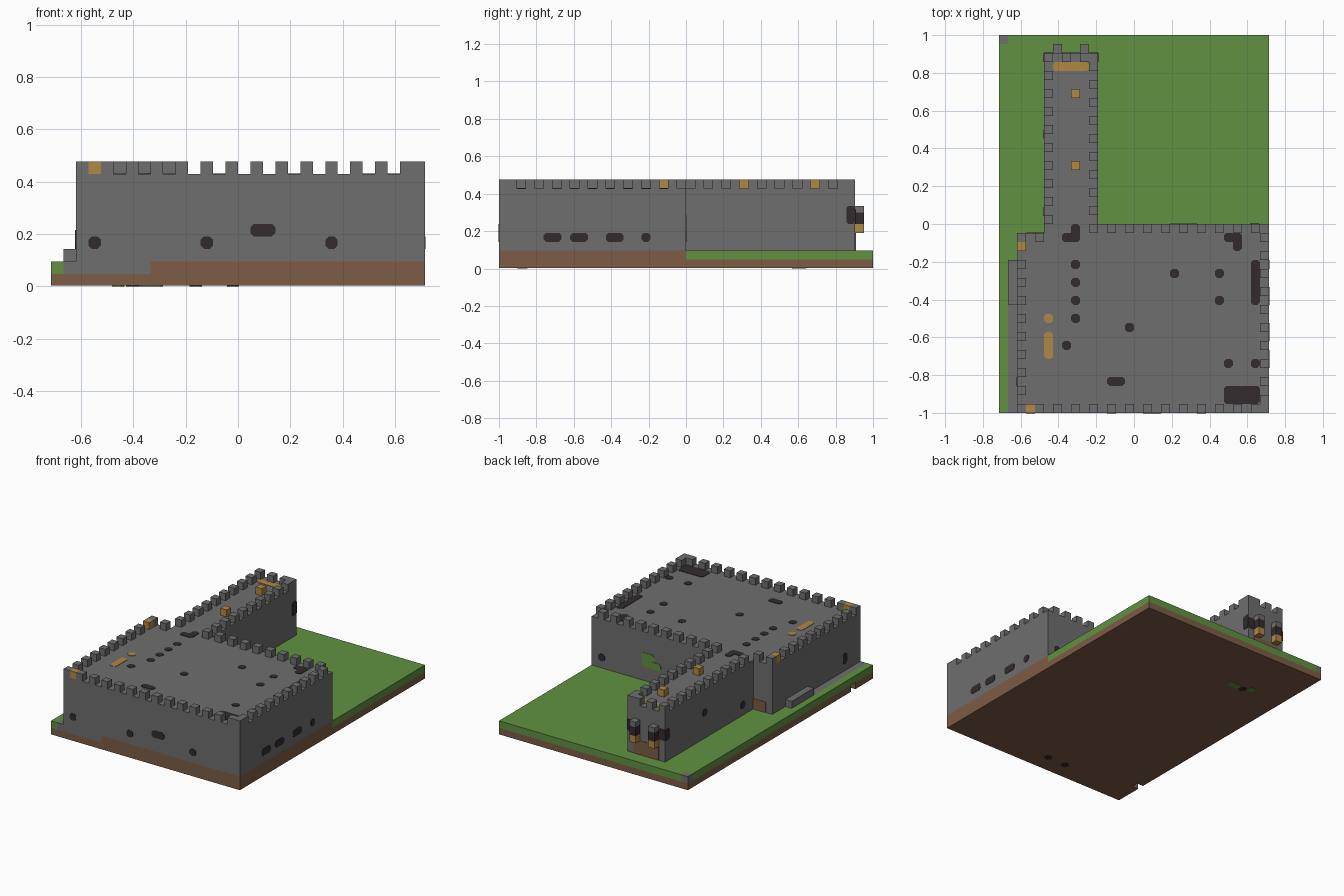
import bpy, bmesh
from mathutils import Vector

cube = bpy.data.objects.get("Cube")
if cube:
    bpy.data.objects.remove(cube, do_unlink=True)

U = 1 / 21      # one building block
T = 0.06        # painted plate thickness, in blocks


def material(name, rgb):
    m = bpy.data.materials.new(name)
    m.use_nodes = True
    m.diffuse_color = (*rgb, 1)
    bsdf = m.node_tree.nodes["Principled BSDF"]
    bsdf.inputs["Base Color"].default_value = (*rgb, 1)
    bsdf.inputs["Roughness"].default_value = 0.9
    return m


STONE = material("stone grey", (0.156, 0.156, 0.156))
GRASS = material("grass green", (0.119, 0.283, 0.053))
EARTH = material("earth brown", (0.205, 0.107, 0.06))
DARK = material("opening dark", (0.034, 0.024, 0.026))
OCHRE = material("lamp ochre", (0.434, 0.246, 0.058))


def finish(name, bm, mat):
    bmesh.ops.recalc_face_normals(bm, faces=bm.faces)
    bmesh.ops.scale(bm, vec=(U, U, U), verts=bm.verts)
    me = bpy.data.meshes.new(name)
    bm.to_mesh(me)
    bm.free()
    me.materials.append(mat)
    ob = bpy.data.objects.new(name, me)
    bpy.context.collection.objects.link(ob)
    return ob


def boxes(name, mat, spans):
    """Each span is x0, x1, y0, y1, z0, z1 in blocks."""
    bm = bmesh.new()
    for x0, x1, y0, y1, z0, z1 in spans:
        vs = bmesh.ops.create_cube(bm, size=1)["verts"]
        for v in vs:
            v.co = Vector((x1 if v.co.x > 0 else x0,
                           y1 if v.co.y > 0 else y0,
                           z1 if v.co.z > 0 else z0))
    return finish(name, bm, mat)


def plates(name, mat, axis, at, out, rects, cut=0.27):
    """Thin patches with clipped corners; rect is a0, a1, b0, b1 on the other axes."""
    bm = bmesh.new()
    for a0, a1, b0, b1 in rects:
        c = cut
        ring = [(a0 + c, b0), (a1 - c, b0), (a1, b0 + c), (a1, b1 - c),
                (a1 - c, b1), (a0 + c, b1), (a0, b1 - c), (a0, b0 + c)]
        vs = []
        for p in ring:
            co = list(p)
            co.insert(axis, at)
            vs.append(bm.verts.new(co))
        f = bm.faces.new(vs)
        new = bmesh.ops.extrude_face_region(bm, geom=[f])["geom"]
        push = Vector((0, 0, 0))
        push[axis] = out * T
        bmesh.ops.translate(bm, vec=push,
                            verts=[g for g in new if isinstance(g, bmesh.types.BMVert)])
    return finish(name, bm, mat)


def spot(a, b):
    return (a - 0.5, a + 0.5, b - 0.5, b + 0.5)


# Ground: earth slab with a small notch, then grass and footing above it
boxes("earth_slab", EARTH, [(-14, 15, -21, 21, T, 1),
                            (-15, -14, -21, -17, T, 1),
                            (-15, -14, -16, 21, T, 1)])
boxes("earth_footing", EARTH, [(-7, 15, -21, 0, 1, 2)])
boxes("grass", GRASS, [(-14, 15, 0, 21, 1, 2), (-15, -14, -21, 20, 1, 2),
                       (-14, -13, -4, 0, 1, 2), (-13, -10, -1, 0, 1, 2)])
boxes("stone_footing", STONE, [(-14, -13, -21, -4, 1, 2), (-13, -7, -21, -1, 1, 2),
                               (-10, -7, -1, 0, 1, 2)])
boxes("corner_stone", STONE, [(-15, -14, 20, 21, 1, 2)])
boxes("side_ledge", STONE, [(-14, -13, -9, -4, 2, 3)])

# Keep and long hall
boxes("keep", STONE, [(-13, 15, -21, -1, 2, 9), (-10, 15, -1, 0, 2, 9)])
boxes("hall", STONE, [(-10, -4, 0, 19, 2, 9)])

# Battlements: one block per position
cells = set()
cells |= {(x, -21) for x in range(-13, 15, 2)} | {(14, -21)}
cells |= {(x, -1) for x in range(-3, 15, 2)}
cells |= {(14, y) for y in range(-20, 0, 2)}
cells |= {(-13, y) for y in range(-21, -4, 2)}
cells |= {(-13, -2), (-11, -2)}
cells |= {(-10, y) for y in range(0, 19, 2)}
cells |= {(-5, y) for y in range(-1, 18, 2)}
cells |= {(x, 18) for x in (-10, -8, -6, -5)}
boxes("battlements", STONE, [(x, x + 1, y, y + 1, 9, 10) for x, y in sorted(cells)])
boxes("roof_lamps", OCHRE, [(x, x + 1, y, y + 1, 9, 10)
                            for x, y in ((-7, 14), (-7, 6), (-13, -3), (-12, -21))])

# Hanging lanterns by the hall door
for side, x in (("left", -6), ("right", -9)):
    boxes(side + "_lantern_top", STONE, [(x, x + 1, 19, 20, 6.3, 7)])
    boxes(side + "_lantern_middle", DARK, [(x, x + 1, 19, 20, 5, 6.3)])
    boxes(side + "_lantern_lamp", OCHRE, [(x, x + 1, 19, 20, 4, 5)])

# Hall end: door and dark corner patches
plates("hall_door", EARTH, 1, 19, 1, [(-9, -5, 2, 4)], 0.05)
plates("hall_end_patches", DARK, 1, 19, 1, [(-10, -9, 5, 6.6), (-5, -4, 5, 6.6)], 0.1)
plates("hall_left_patch", DARK, 0, -4, 1, [(18, 19, 5, 7)], 0.2)
plates("hall_right_patches", DARK, 0, -10, -1,
       [(18, 19, 5, 6.6), spot(10, 5.7), spot(1.4, 3.5)])

# Wall openings
plates("front_openings", DARK, 1, -21, -1,
       [spot(-11.5, 3.5), spot(-2.5, 3.5), spot(7.5, 3.5), (1, 3, 4, 5)])
plates("left_openings", DARK, 0, 15, 1,
       [(-16, -14, 3, 4), (-13, -11, 3, 4), (-9, -7, 3, 4), (-5, -4, 3, 4)])
plates("right_opening", DARK, 0, -13, -1, [(-18, -17, 3, 4.5)])
plates("back_opening", DARK, 1, 0, 1, [spot(13.4, 3.5)])
plates("back_moss", GRASS, 1, 0, 1, [(4, 7, 4, 5), (5, 7, 5, 6)])
plates("back_earth_patch", EARTH, 1, -1, 1, [(-12, -10, 2, 3.5)], 0.1)

# Roof marks
roof_dark = [spot(-6.5, y) for y in (-4.5, -6.5, -8.5, -10.5)]
roof_dark += [spot(x, y) for x, y in ((-7.5, -13.5), (4.5, -5.5), (9.5, -5.5), (9.5, -8.5),
                                      (-0.5, -11.5), (10.5, -15.5), (13.5, -15.5))]
roof_dark += [(-8, -6, -2, -1), (-7, -6, -2, 0), (-3, -1, -18, -17), (10, 12, -2, -1),
              (11, 12, -3, -1), (13, 14, -9, -4), (10, 14, -20, -18)]
plates("roof_dark_marks", DARK, 2, 9, 1, roof_dark)
plates("roof_ochre_marks", OCHRE, 2, 9, 1,
       [spot(-9.5, -10.5), (-10, -9, -15, -12), (-9, -5, 17, 18)])

# Small marks underneath
plates("under_dark_marks", DARK, 2, T, -1,
       [spot(-0.4, -18.3), spot(-3.4, -18.4), spot(-8.5, 12.4)])
plates("under_moss_marks", GRASS, 2, T, -1, [(-8, -6, 12, 13), spot(-9.6, 13)])
